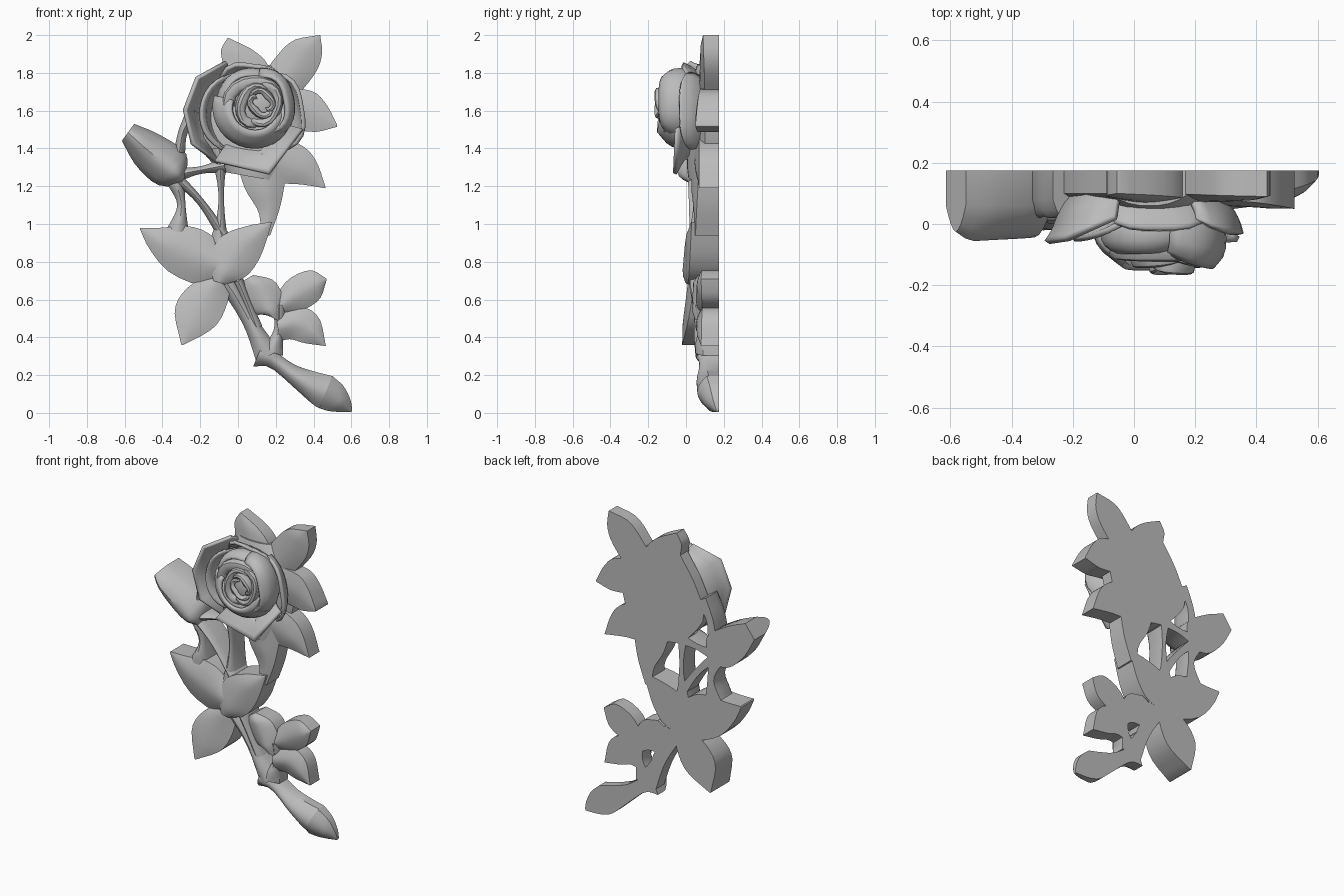
import bpy, bmesh, math
from mathutils import Vector

cube = bpy.data.objects.get("Cube")
if cube:
    bpy.data.objects.remove(cube, do_unlink=True)

BACK = 0.175
grey = bpy.data.materials.new("plain grey")
grey.use_nodes = True
GREY = (0.5, 0.5, 0.5, 1)
grey.diffuse_color = GREY
grey.node_tree.nodes["Principled BSDF"].inputs["Base Color"].default_value = GREY


def finish(name, bm, angle=35):
    bmesh.ops.remove_doubles(bm, verts=bm.verts, dist=0.0005)
    bmesh.ops.recalc_face_normals(bm, faces=bm.faces)
    mesh = bpy.data.meshes.new(name)
    bm.to_mesh(mesh)
    bm.free()
    mesh.materials.append(grey)
    obj = bpy.data.objects.new(name, mesh)
    bpy.context.collection.objects.link(obj)
    bpy.ops.object.select_all(action='DESELECT')
    obj.select_set(True)
    bpy.context.view_layer.objects.active = obj
    bpy.ops.object.shade_smooth_by_angle(angle=math.radians(angle))
    return obj


def smooth(points, count):
    """Even samples of a smooth curve through the points."""
    pts = [Vector(p) for p in points]
    pts = [2 * pts[0] - pts[1]] + pts + [2 * pts[-1] - pts[-2]]
    out = []
    for i in range(count + 1):
        s = i / count * (len(pts) - 3)
        k = min(int(s), len(pts) - 4)
        t = s - k
        a, b, c, d = pts[k:k + 4]
        out.append(0.5 * (2 * b + (c - a) * t + (2 * a - 5 * b + 4 * c - d) * t * t
                          + (3 * b - a - 3 * c + d) * t ** 3))
    return out


def relief(name, left, right, edge, ridge, power=1.6, rows=10, cols=8):
    """Domed front between two outlines, with straight walls to the flat back.
    edge and ridge hold the depths at the base and at the tip."""
    L, R = smooth(left, rows), smooth(right, rows)
    widest = max((a - b).length for a, b in zip(L, R))
    bm = bmesh.new()
    front, back = [], []
    for i, (a, b) in enumerate(zip(L, R)):
        s = i / rows
        e = edge[0] + (edge[1] - edge[0]) * s
        r = ridge[0] + (ridge[1] - ridge[0]) * s
        rise = (r - e) * min(1, 1.5 * (a - b).length / widest)
        f, k = [], []
        for j in range(cols + 1):
            t = j / cols
            p = a.lerp(b, t)
            y = e + rise * (1 - abs(2 * t - 1) ** power)
            f.append(bm.verts.new((p.x, y, p.y)))
            k.append(bm.verts.new((p.x, BACK, p.y)))
        front.append(f)
        back.append(k)
    for grid in (front, back):
        for i in range(rows):
            for j in range(cols):
                bm.faces.new((grid[i][j], grid[i + 1][j], grid[i + 1][j + 1], grid[i][j + 1]))
    rim = [(i, 0) for i in range(rows)] + [(rows, j) for j in range(cols)]
    rim += [(i, cols) for i in range(rows, 0, -1)] + [(0, j) for j in range(cols, 0, -1)]
    for (i, j), (m, n) in zip(rim, rim[1:] + rim[:1]):
        bm.faces.new((front[i][j], front[m][n], back[m][n], back[i][j]))
    return finish(name, bm)


def strip(name, path, widths, edge, ridge):
    """Stem of varying half width along a path."""
    left, right = [], []
    for i, p in enumerate(path):
        d = Vector(path[min(i + 1, len(path) - 1)]) - Vector(path[max(i - 1, 0)])
        n = Vector((-d.y, d.x)).normalized() * widths[i]
        left.append(Vector(p) + n)
        right.append(Vector(p) - n)
    return relief(name, left, right, edge, ridge, 2, cols=6)


def petal(name, centre, start, end, profile, spiral=0, wave=0, drop=0.05, thick=0.02, facet=10):
    """Cupped petal: a (radius, depth) profile swept about the bloom's axis."""
    prof = smooth(profile, 8)
    steps = round((end - start) / facet)
    bm = bmesh.new()
    grid = []
    for i in range(steps + 1):
        u = i / steps
        a = math.radians(start + (end - start) * u)
        fall = abs(2 * u - 1) ** 3
        row = []
        for j, p in enumerate(prof):
            v = j / 8
            r = p.x * (1 + spiral * (u - 0.5)) * (1 - 0.1 * fall * v)
            r += wave * v * math.sin(3 * math.pi * u)
            row.append(bm.verts.new((centre[0] + r * math.cos(a), p.y + drop * fall * v,
                                     centre[1] + r * math.sin(a))))
        grid.append(row)
    for g, h in zip(grid, grid[1:]):
        for j in range(8):
            bm.faces.new((g[j], h[j], h[j + 1], g[j + 1]))
    obj = finish(name, bm)
    mod = obj.modifiers.new("thickness", 'SOLIDIFY')
    mod.thickness = thick
    mod.offset = 0
    return obj


# Leaves behind the bloom
relief("top_left_leaf", [(-.08, 1.7), (-.08, 1.84), (-.09, 1.92), (-.055, 1.985)],
       [(.2, 1.7), (.16, 1.84), (.08, 1.92), (-.05, 1.985)], (.08, .1), (.06, .09))
relief("top_right_leaf", [(.1, 1.74), (.19, 1.87), (.29, 1.97), (.43, 2)],
       [(.3, 1.66), (.41, 1.8), (.445, 1.9), (.435, 2)], (.1, .09), (.07, .08))
relief("right_leaf", [(.28, 1.72), (.4, 1.7), (.47, 1.63), (.525, 1.525)],
       [(.28, 1.5), (.37, 1.49), (.43, 1.49), (.525, 1.515)], (.08, .05), (.06, .045))
relief("lower_right_leaf", [(.25, 1.46), (.36, 1.4), (.42, 1.32), (.465, 1.19)],
       [(.06, 1.27), (.2, 1.22), (.33, 1.21), (.46, 1.19)], (.07, .07), (.04, .06))
relief("sepal", [(.27, 1.36), (.245, 1.2), (.22, 1.08), (.17, .94)],
       [(0, 1.3), (.04, 1.18), (.11, 1.06), (.12, .94)], (.07, .05), (.03, .03))

# Bud with its connecting twigs
relief("bud", [(-.27, 1.27), (-.28, 1.38), (-.42, 1.475), (-.55, 1.53)],
       [(-.31, 1.2), (-.43, 1.21), (-.54, 1.31), (-.615, 1.44)], (.06, .06), (-.04, -.06), 1.8)
strip("bud_upper_twig", [(-.31, 1.38), (-.29, 1.49), (-.23, 1.6)], [.03, .025, .04], (.08, .08), (.02, .02))
strip("bud_side_twig", [(-.33, 1.26), (-.2, 1.285), (-.07, 1.31)], [.04, .02, .04], (.06, .06), (.01, .01))
strip("bud_lower_twig", [(-.33, 1.23), (-.3, 1.1), (-.32, .96)], [.05, .022, .06], (.06, .06), (.02, .02))
strip("bud_stem", [(-.33, 1.25), (-.2, 1.12), (-.07, .93)], [.03, .02, .03], (.06, .06), (.01, .02))
strip("bloom_stem", [(-.1, 1.4), (-.09, 1.2), (-.09, 1.05), (-.1, .9)], [.05, .017, .02, .05],
      (.06, .06), (.01, .02))

# Large leaves on the middle of the stem
relief("left_big_leaf", [(-.1, .68), (-.22, .68), (-.37, .75), (-.47, .87), (-.52, .975)],
       [(-.08, .88), (-.17, .96), (-.28, .99), (-.4, .98), (-.515, .98)], (.04, .04), (-.01, .02))
relief("right_big_leaf", [(-.13, .7), (-.15, .83), (-.08, .94), (.05, .99), (.17, 1.01)],
       [(-.07, .68), (.04, .72), (.11, .81), (.15, .91), (.18, 1.01)], (.01, .03), (-.025, .01))
relief("lower_left_leaf", [(-.17, .73), (-.28, .65), (-.335, .54), (-.3, .36)],
       [(-.03, .73), (-.06, .57), (-.13, .45), (-.29, .36)], (.05, -.02), (.015, -.03))

# Small leaf cluster beside the lower stem
relief("small_upper_leaf", [(.18, .58), (.26, .7), (.38, .755), (.47, .71)],
       [(.22, .52), (.33, .54), (.43, .6), (.468, .7)], (.09, .08), (.05, .06))
relief("small_lower_leaf", [(.2, .53), (.34, .56), (.43, .5), (.465, .355)],
       [(.22, .38), (.28, .39), (.35, .37), (.455, .355)], (.09, .08), (.05, .06))
relief("small_inner_leaf", [(.23, .48), (.24, .6), (.19, .7), (.08, .73)],
       [(.15, .52), (.08, .53), (.02, .63), (.03, .7)], (.08, .07), (.03, .04))
strip("cluster_twig", [(.18, .32), (.215, .44), (.22, .57)], [.06, .025, .04], (.09, .09), (.05, .05))

# Main stem, thorn and cut end
strip("upper_stem", [(-.1, .74), (-.02, .63), (.07, .47), (.16, .3)], [.06, .045, .04, .07],
      (.07, .09), (.01, .05))
strip("inner_stem", [(.0, .7), (.05, .58), (.1, .45)], [.03, .025, .03], (.07, .08), (.02, .05))
relief("lower_stem", [(.14, .39), (.22, .31), (.31, .25), (.42, .215), (.5, .195)],
       [(.08, .245), (.17, .24), (.29, .14), (.39, .05), (.43, .025)], (.1, .12), (.05, .06), 2)
relief("cut_end", [(.5, .195), (.56, .14), (.595, .07), (.605, .015)],
       [(.43, .025), (.48, .01), (.54, .005), (.6, .005)], (.11, .16), (.06, .14), 2)

# Bloom: solid base, flared outer petals, then the closed heart
relief("bloom_base", [(-.1, 1.28), (-.25, 1.48), (-.19, 1.68), (-.08, 1.85)],
       [(.24, 1.22), (.32, 1.44), (.34, 1.66), (.18, 1.84)], (.1, .1), (.0, .04), 2.5)
MID, HEART = (.05, 1.58), (.1, 1.62)
petal("left_outer_petal", MID, 112, 240, [(.22, .12), (.28, .05), (.31, -.02), (.335, -.06)],
      0, 0, .08, facet=32)
petal("left_inner_petal", MID, 105, 240, [(.18, .1), (.22, .02), (.23, -.03), (.25, -.05)], 0, 0, .08)
petal("lower_petal", MID, 235, 345, [(.13, .06), (.2, .03), (.26, -.02), (.335, -.06)],
      0, 0, .01, facet=55)
petal("right_outer_petal", MID, -40, 55, [(.22, .1), (.27, .04), (.29, 0), (.3, -.035)], -.06, .01)
petal("top_outer_petal", MID, 40, 125, [(.17, .1), (.22, .06), (.25, .02), (.27, -.02)], 0, .01)
petal("heart_lower_petal", HEART, 165, 345, [(.13, .05), (.21, .0), (.2, -.08), (.13, -.145)], -.2, 0, .03)
petal("heart_right_petal", HEART, -60, 85, [(.14, .06), (.19, 0), (.195, -.09), (.16, -.14)], .1, .01)
petal("heart_top_petal", HEART, 50, 205, [(.14, .06), (.2, 0), (.2, -.06), (.17, -.09)], .15, -.01)

# Folded curls, tightening and rising towards the middle
for i, name in enumerate(("outer", "middle", "inner")):
    r, y = .155 - .045 * i, -.115 - .022 * i
    for k in range(2):
        begin = 65 * i + 180 * k
        petal(f"{name}_curl_{k + 1}", (HEART[0] + .012 * i, HEART[1] + .01 * i), begin, begin + 195,
              [(r * .95, -.04), (r * 1.08, y + .04), (r, y), (r * .7, y + .012)],
              .22, .012, .03, .014, facet=20)

# Filled floor of the heart
bm = bmesh.new()
bmesh.ops.create_uvsphere(bm, u_segments=20, v_segments=10, radius=1)
bmesh.ops.scale(bm, vec=(.18, .14, .18), verts=bm.verts)
bmesh.ops.translate(bm, vec=(HEART[0], .01, HEART[1]), verts=bm.verts)
finish("heart_floor", bm)
